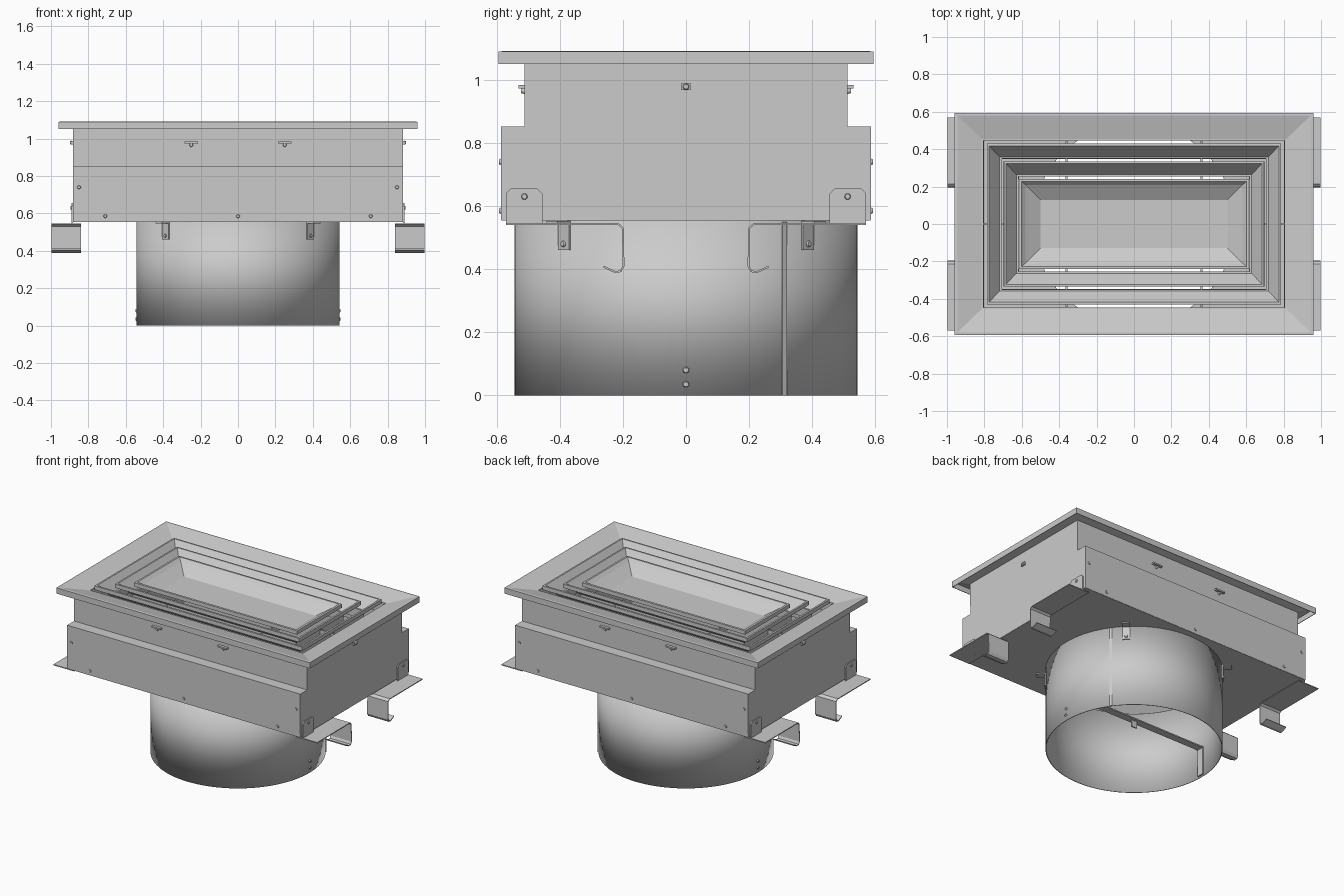
import bpy, bmesh, math
from mathutils import Matrix, Vector

if "Cube" in bpy.data.objects:
    bpy.data.objects.remove(bpy.data.objects["Cube"])


def finish(name, bm, thick=0.0, smooth=False, offset=0.0):
    bmesh.ops.recalc_face_normals(bm, faces=bm.faces[:])
    me = bpy.data.meshes.new(name)
    bm.to_mesh(me)
    bm.free()
    ob = bpy.data.objects.new(name, me)
    bpy.context.collection.objects.link(ob)
    if thick:
        m = ob.modifiers.new("thickness", 'SOLIDIFY')
        m.thickness, m.offset = thick, offset
    if smooth:
        bpy.ops.object.select_all(action='DESELECT')
        ob.select_set(True)
        bpy.context.view_layer.objects.active = ob
        bpy.ops.object.shade_smooth_by_angle(angle=math.radians(35))
    return ob


def box(name, x, y, z, turn=0.0):
    """Box from (min, max) pairs, optionally turned about the z axis."""
    bm = bmesh.new()
    bmesh.ops.create_cube(bm, size=1)
    for v in bm.verts:
        v.co = Vector([(a + b) / 2 + c * (b - a) for (a, b), c in zip((x, y, z), v.co)])
    bmesh.ops.rotate(bm, verts=bm.verts[:], matrix=Matrix.Rotation(turn, 3, 'Z'))
    return finish(name, bm)


def rect_loft(name, loops, thick, cap=False):
    """Skin through centred rectangles given as (half x, half y, z)."""
    bm = bmesh.new()
    rows = [[bm.verts.new((sx * hx, sy * hy, z))
             for sx, sy in ((-1, -1), (1, -1), (1, 1), (-1, 1))] for hx, hy, z in loops]
    for a, b in zip(rows, rows[1:]):
        for i in range(4):
            j = (i + 1) % 4
            bm.faces.new((a[i], a[j], b[j], b[i]))
    if cap:
        bm.faces.new(rows[-1])
    return finish(name, bm, thick)


def sheet(name, path, x0, x1, thick):
    """Folded sheet: a (y, z) path swept along x."""
    bm = bmesh.new()
    rows = [(bm.verts.new((x0, y, z)), bm.verts.new((x1, y, z))) for y, z in path]
    for a, b in zip(rows, rows[1:]):
        bm.faces.new((a[0], a[1], b[1], b[0]))
    return finish(name, bm, thick)


def rivet(name, pos, axis, r=0.011, depth=0.008):
    bm = bmesh.new()
    bmesh.ops.create_cone(bm, cap_ends=True, segments=16, radius1=r, radius2=r * .7, depth=depth)
    q = Vector((0, 0, 1)).rotation_difference(Vector(axis)).to_matrix().to_4x4()
    bm.transform(Matrix.Translation(pos) @ q)
    return finish(name, bm)


# Plenum walls: stepped section, open above and below
section = [(-.585, .555), (-.585, .85), (-.51, .85), (-.51, 1.065),
           (.51, 1.065), (.51, .85), (.585, .85), (.585, .555)]
bm = bmesh.new()
ends = [[bm.verts.new((x, y, z)) for y, z in section] for x in (-.88, .88)]
for e in ends:
    bm.faces.new(e)
for i in range(8):
    if i not in (3, 7):
        j = (i + 1) % 8
        bm.faces.new((ends[0][i], ends[0][j], ends[1][j], ends[1][i]))
finish("plenum_walls", bm, .005)

# Plenum floor with the round outlet
R = .54
corner = math.atan2(.585, .88)
angles = sorted([i * math.tau / 96 for i in range(96)] +
                [corner, math.pi - corner, math.pi + corner, math.tau - corner])
bm = bmesh.new()
ring = []
for a in angles:
    c, s = math.cos(a), math.sin(a)
    t = min(.88 / max(abs(c), 1e-6), .585 / max(abs(s), 1e-6))
    ring.append((bm.verts.new((R * c, R * s, .556)), bm.verts.new((t * c, t * s, .556))))
for i in range(len(ring)):
    a, b = ring[i], ring[(i + 1) % len(ring)]
    bm.faces.new((a[0], a[1], b[1], b[0]))
finish("plenum_floor", bm, .005)

# Round duct neck
bm = bmesh.new()
bmesh.ops.create_cone(bm, cap_ends=False, segments=96, radius1=.543, radius2=.543, depth=.556)
bmesh.ops.translate(bm, verts=bm.verts[:], vec=(0, 0, .278))
finish("duct_neck", bm, .005, smooth=True, offset=-1)

# Seam and the four tabs that hold the neck
box("neck_seam", (.541, .547), (-.008, .008), (0, .55), math.atan2(.31, .445))
for k in range(4):
    a = math.radians(45 + 90 * k)
    box("neck_tab", (.541, .549), (-.024, .024), (.46, .553), a)
    box("neck_tab_foot", (.541, .60), (-.024, .024), (.546, .553), a)
    d = Vector((math.cos(a), math.sin(a), 0))
    rivet("neck_tab_rivet", d * .551 + Vector((0, 0, .48)), d)

# Cross bar inside the neck with its legs
box("cross_bar", (-.535, .535), (-.025, .025), (.195, .203))
for s in (-1, 1):
    x = sorted((s * .529, s * .537))
    box("cross_bar_leg", x, (-.025, .025), (.01, .2))
    for z in (.035, .08):
        rivet("cross_bar_rivet", (s * .545, 0, z), (s, 0, 0))
box("cross_bar_hanger", (-.02, .02), (-.004, .004), (.15, .2))

# Face frame: outer lip, sloping border and inner throat
rect_loft("face_frame", [(.957, .592, 1.05), (.957, .592, 1.088), (.945, .58, 1.088),
                         (.815, .455, 1.055), (.805, .447, 1.055), (.805, .447, .99)], .005)

# Nested louvre rings: lip, slope inwards, short throat
for hx, hy in ((.785, .428), (.695, .333)):
    rect_loft("louvre_ring", [(hx, hy, 1.06), (hx, hy, 1.085), (hx - .01, hy - .01, 1.085),
                              (hx - .065, hy - .068, 1.015), (hx - .078, hy - .078, 1.015),
                              (hx - .078, hy - .078, .96)], .004)
# Centre dish
rect_loft("centre_dish", [(.615, .24, 1.055), (.615, .24, 1.08), (.603, .228, 1.08),
                          (.58, .21, 1.06), (.5, .13, 1.01)], .004, cap=True)
# Straps carrying the rings
for s in (-1, 1):
    box("ring_strap", (s * .36 - .005, s * .36 + .005), (-.445, .445), (.955, 1.0))
    box("ring_strap_end", sorted((s * .625, s * .805)), (-.005, .005), (.955, 1.0))

# Hanger brackets at the four corners
for sx in (-1, 1):
    for sy in (-1, 1):
        path = [(.57, .543), (.215, .543), (.2, .53), (.198, .41), (.207, .393), (.225, .391), (.262, .408)]
        sheet("hanger_hook", [(sy * y, z) for y, z in path], sx * .84, sx * .998, .006)
        bm = bmesh.new()
        tab = [(.455, .54), (.455, .64), (.47, .655), (.555, .655), (.57, .64), (.57, .54)]
        bm.faces.new([bm.verts.new((sx * .887, sy * y, z)) for y, z in tab])
        finish("hanger_tab", bm, .007)
        rivet("hanger_rivet", (sx * .892, sy * .512, .63), (sx, 0, 0))

# Rivets and small clips on the long sides, clips on the ends
for sy in (-1, 1):
    for x, z in ((-.85, .74), (.85, .74), (-.71, .585), (.71, .585), (0, .585)):
        rivet("panel_rivet", (x, sy * .588, z), (0, sy, 0))
    for x in (-.25, .25):
        box("side_clip", (x - .035, x + .035), sorted((sy * .51, sy * .53)), (.973, .983))
        rivet("side_clip_rivet", (x, sy * .515, .965), (0, sy, 0), depth=.014)
for sx in (-1, 1):
    box("end_clip", sorted((sx * .88, sx * .892)), (-.016, .016), (.968, .988))
    rivet("end_clip_rivet", (sx * .894, 0, .978), (sx, 0, 0))
